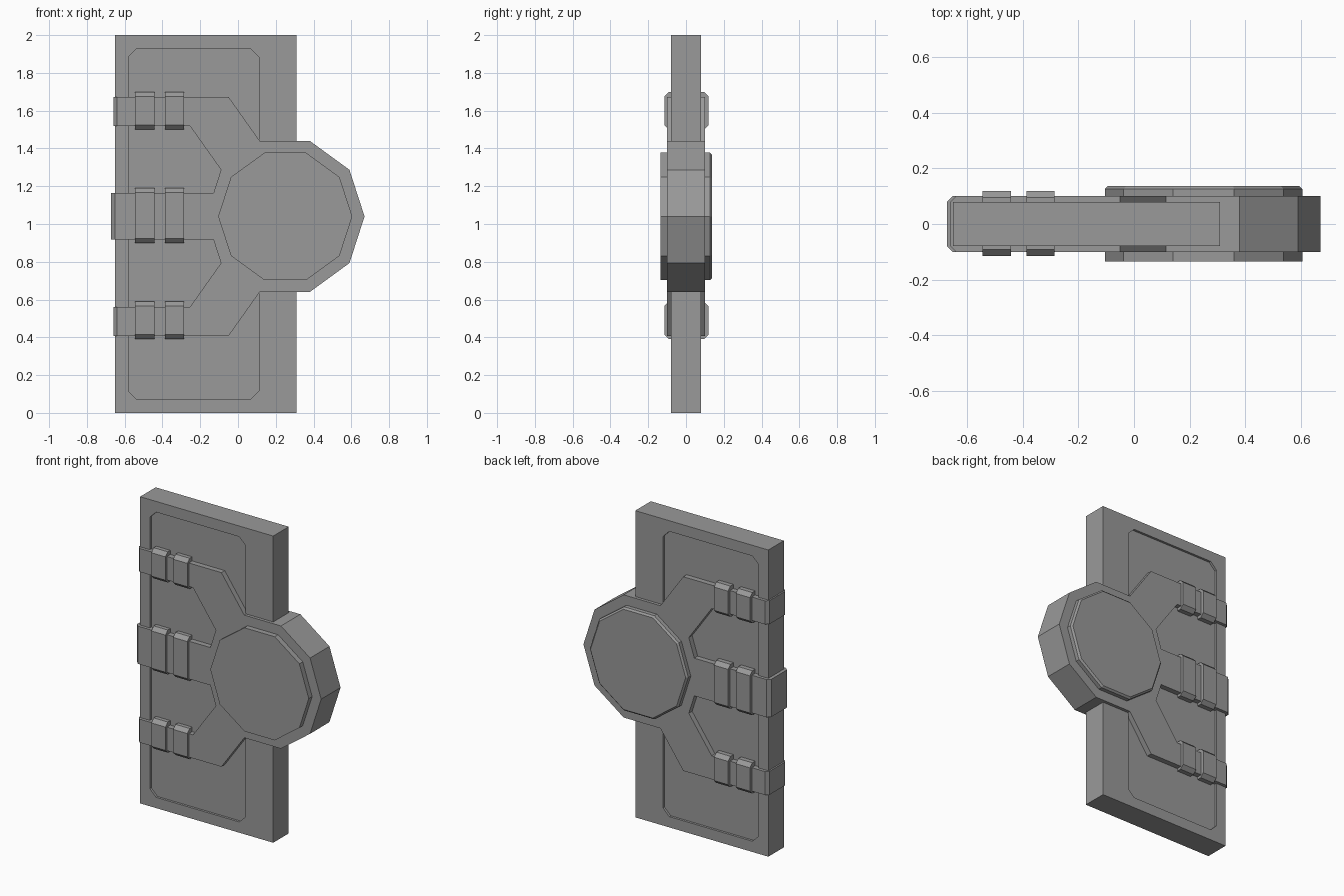
import bpy, bmesh
from math import cos, sin, pi

old = bpy.data.objects.get("Cube")
if old:
    bpy.data.objects.remove(old)

grey = bpy.data.materials.new("steel_grey")
grey.use_nodes = True
grey.diffuse_color = (0.32, 0.32, 0.32, 1)
grey.node_tree.nodes["Principled BSDF"].inputs["Base Color"].default_value = (0.32, 0.32, 0.32, 1)

MID = 1.04        # height of the lock centre
HUB_X = 0.25


def finish(name, bm):
    bmesh.ops.recalc_face_normals(bm, faces=bm.faces)
    mesh = bpy.data.meshes.new(name)
    bm.to_mesh(mesh)
    bm.free()
    mesh.materials.append(grey)
    obj = bpy.data.objects.new(name, mesh)
    bpy.context.collection.objects.link(obj)
    return obj


def prism(outline, y0, y1):
    """Extrude an x-z outline from y0 to y1."""
    bm = bmesh.new()
    face = bm.faces.new([bm.verts.new((x, y0, z)) for x, z in outline])
    new = bmesh.ops.extrude_face_region(bm, geom=[face])["geom"]
    moved = [v for v in new if isinstance(v, bmesh.types.BMVert)]
    bmesh.ops.translate(bm, verts=moved, vec=(0, y1 - y0, 0))
    return bm


def bevel_edges(bm, test, size):
    edges = [e for e in bm.edges if test(*e.verts)]
    bmesh.ops.bevel(bm, geom=edges, offset=size, segments=1, affect='EDGES')


def decagon(radius):
    return [(HUB_X + radius * cos(i * pi / 5), MID + radius * sin(i * pi / 5)) for i in range(10)]


# Door slab with a shallow chamfered recess on both broad sides
def door_slab(half=0.08, depth=0.015, cut=0.045):
    bm = bmesh.new()
    corners = [(-0.65, 0), (0.31, 0), (0.31, 2), (-0.65, 2)]
    l, r, b, t = -0.58, 0.11, 0.07, 1.93
    recess = [(l, b + cut), (l + cut, b), (r - cut, b), (r, b + cut),
              (r, t - cut), (r - cut, t), (l + cut, t), (l, t - cut)]
    rims = []
    for side in (-1, 1):
        rim = [bm.verts.new((x, side * half, z)) for x, z in corners]
        lip = [bm.verts.new((x, side * half, z)) for x, z in recess]
        floor = [bm.verts.new((x, side * (half - depth), z)) for x, z in recess]
        for i in range(4):
            bm.faces.new((rim[i], lip[2 * i], lip[2 * i + 1]))
            bm.faces.new((rim[i], lip[2 * i + 1], lip[(2 * i + 2) % 8], rim[(i + 1) % 4]))
        for i in range(8):
            j = (i + 1) % 8
            bm.faces.new((lip[i], lip[j], floor[j], floor[i]))
        bm.faces.new(floor)
        rims.append(rim)
    for i in range(4):
        j = (i + 1) % 4
        bm.faces.new((rims[0][i], rims[0][j], rims[1][j], rims[1][i]))
    return finish("door_slab", bm)


door_slab()

# Three-armed bracket: upper half outline, mirrored about the lock centre
upper = [(0.67, 0), (0.59, 0.247), (0.38, 0.40), (0.115, 0.40), (-0.05, 0.633), (-0.66, 0.633),
         (-0.66, 0.48), (-0.255, 0.48), (-0.09, 0.247), (-0.13, 0.123), (-0.672, 0.123)]
outline = [(x, MID + h) for x, h in upper] + [(x, MID - h) for x, h in reversed(upper[1:])]
bm = prism(outline, -0.1, 0.1)
bevel_edges(bm, lambda a, b: a.co.x < -0.6 and b.co.x < -0.6
            and abs(a.co.y - b.co.y) < 0.001 and abs(a.co.x - b.co.x) < 0.001, 0.02)
finish("bracket", bm)

# Raised lock discs, the rear one with a bevelled rim
finish("front_disc", prism(decagon(0.355), -0.135, -0.09))
bm = prism(decagon(0.355), 0.09, 0.137)
bevel_edges(bm, lambda a, b: min(a.co.y, b.co.y) > 0.13, 0.011)
finish("back_disc", bm)

# Paired clips around each arm, bevelled along their long outer edges
for label, centre, half in (("upper", 1.6, 0.1), ("middle", MID + 0.005, 0.145), ("lower", 0.49, 0.1)):
    for place, x in (("outer", -0.545), ("inner", -0.387)):
        w = 0.102
        box = [(x, centre - half), (x + w, centre - half), (x + w, centre + half), (x, centre + half)]
        bm = prism(box, -0.115, 0.119)
        bevel_edges(bm, lambda a, b: abs(a.co.x - b.co.x) > 0.05, 0.024)
        finish(f"{label}_{place}_clip", bm)
